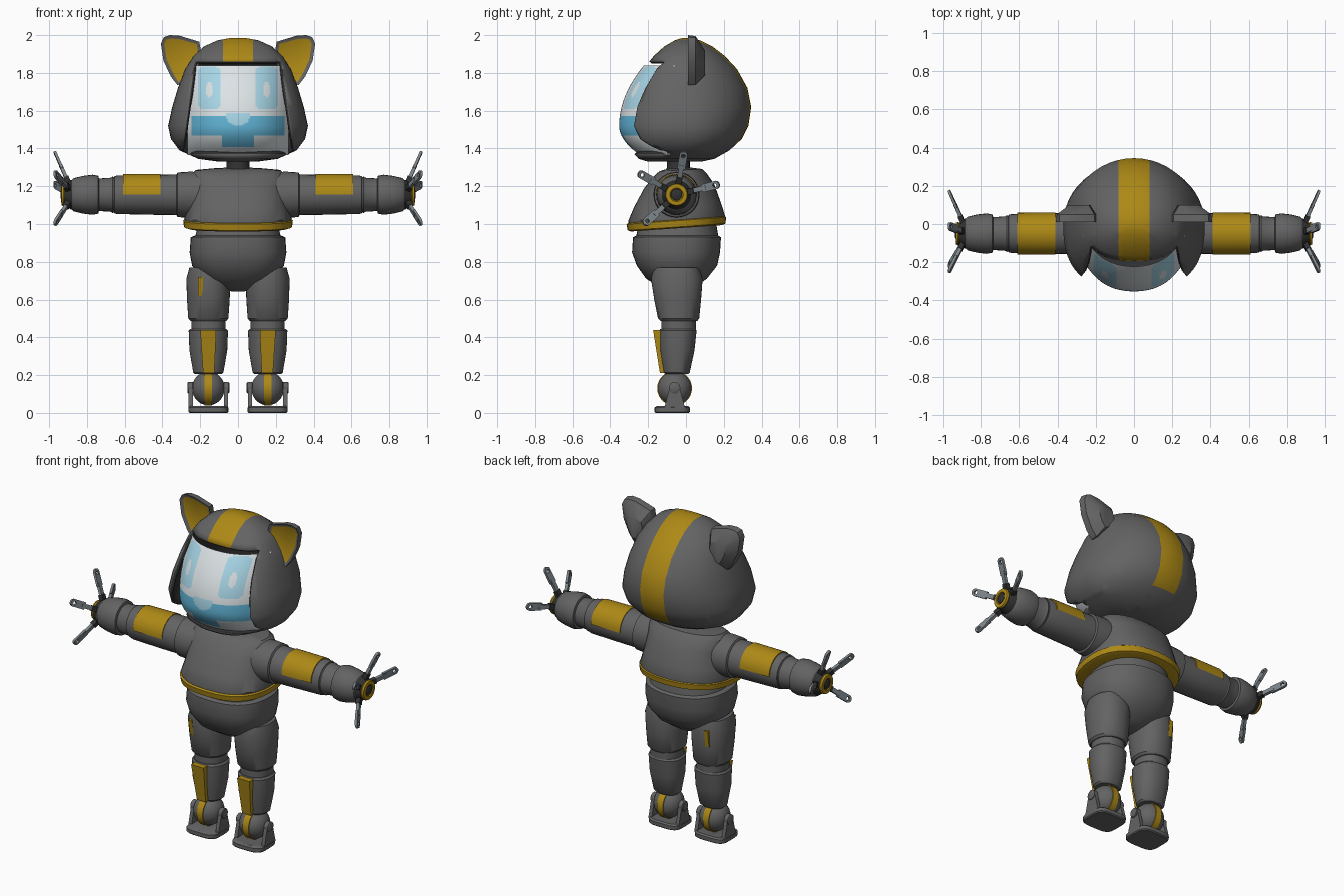
import bpy, bmesh
from math import sin, cos, pi, copysign, radians
from mathutils import Matrix, Vector

if "Cube" in bpy.data.objects:
    bpy.data.objects.remove(bpy.data.objects["Cube"])


def material(name, rgb):
    m = bpy.data.materials.new(name)
    m.use_nodes = True
    m.diffuse_color = (*rgb, 1)
    m.node_tree.nodes["Principled BSDF"].inputs["Base Color"].default_value = (*rgb, 1)
    return m


GRAY = material("body gray", (0.125, 0.125, 0.125))
DARK = material("joint black", (0.03, 0.03, 0.03))
GOLD = material("gold trim", (0.42, 0.25, 0.008))
WHITE = material("screen white", (0.72, 0.77, 0.79))
PALE = material("pale blue", (0.40, 0.69, 0.82))
BLUE = material("mouth blue", (0.12, 0.46, 0.68))
STEEL = material("finger steel", (0.21, 0.24, 0.26))


def finish(name, bm, mats, mirror=False, angle=35, recalc=True):
    if recalc:
        bmesh.ops.recalc_face_normals(bm, faces=bm.faces)
    me = bpy.data.meshes.new(name)
    bm.to_mesh(me)
    bm.free()
    for m in mats:
        me.materials.append(m)
    ob = bpy.data.objects.new(name, me)
    bpy.context.collection.objects.link(ob)
    bpy.ops.object.select_all(action="DESELECT")
    ob.select_set(True)
    bpy.context.view_layer.objects.active = ob
    bpy.ops.object.shade_smooth_by_angle(angle=radians(angle))
    if mirror:
        ob.modifiers.new("mirror", "MIRROR").use_mirror_merge = False
    return ob


def skin(rings, caps=True):
    """Join rings of points into a closed tube."""
    bm = bmesh.new()
    loops = [[bm.verts.new(p) for p in r] for r in rings]
    for a, b in zip(loops, loops[1:]):
        for i in range(len(a)):
            j = (i + 1) % len(a)
            bm.faces.new((a[i], a[j], b[j], b[i]))
    if caps:
        bm.faces.new(loops[0])
        bm.faces.new(loops[-1])
    return bm


def loft(rows, cx=0, y0=-0.04, front=2.5, back=2.2, tilt=0, count=40):
    """Rows of (z, half width, front y, back y) with rounded-square sections."""
    rings = []
    for z, w, yf, yb in rows:
        ring = []
        for k in range(count):
            c, s = cos(2 * pi * k / count), sin(2 * pi * k / count)
            n = front if s < 0 else back
            depth = y0 - yf if s < 0 else yb - y0
            y = y0 + depth * copysign(abs(s) ** (2 / n), s)
            ring.append((cx + w * copysign(abs(c) ** (2 / n), c), y, z + tilt * (y - y0)))
        rings.append(ring)
    return skin(rings)


def lathe(profile, origin, axis="X", count=28):
    """Spin (distance, radius) pairs round an axis."""
    bm = skin([[(r * cos(2 * pi * k / count), r * sin(2 * pi * k / count), d)
                for k in range(count)] for d, r in profile])
    if axis == "X":
        bm.transform(Matrix.Rotation(pi / 2, 4, "Y"))
    bm.transform(Matrix.Translation(origin))
    return bm


def block(low, high):
    """Tapered block from two (x0, x1, y0, y1, z) rectangles."""
    return skin([[(a, c, z), (b, c, z), (b, d, z), (a, d, z)] for a, b, c, d, z in (low, high)])


# Hood: lofted shell, cut open at the front, with a centre stripe
bm = loft([(1.33, .10, -.20, .08), (1.345, .21, -.25, .15), (1.39, .31, -.29, .23),
           (1.45, .355, -.335, .295), (1.52, .37, -.35, .33), (1.62, .348, -.33, .345),
           (1.72, .318, -.285, .325), (1.82, .28, -.225, .27), (1.89, .235, -.17, .205),
           (1.94, .18, -.115, .14), (1.972, .11, -.06, .075), (1.985, .04, -.02, .025)],
          y0=0, front=2.6, back=2, count=48)
cuts = [((0, 0, z), (0, 0, 1)) for z in (1.37, 1.42, 1.86)]
for s in (1, -1):
    cuts += [((s * .08, 0, 0), (1, 0, 0)), ((s * .285, 0, 1.45), (s, 0, .14))]
for co, no in cuts:
    bmesh.ops.bisect_plane(bm, geom=bm.verts[:] + bm.edges[:] + bm.faces[:],
                           plane_co=co, plane_no=no, dist=1e-5)
bmesh.ops.recalc_face_normals(bm, faces=bm.faces)
opening = []
for f in bm.faces:
    c = f.calc_center_median()
    if c.y < -.08 and 1.37 < c.z < 1.86 and abs(c.x) < .285 - .14 * (c.z - 1.45):
        opening.append(f)
    elif abs(c.x) < .08 and c.z > 1.42:
        f.material_index = 1
bmesh.ops.delete(bm, geom=opening, context="FACES")
hood = finish("hood", bm, [GRAY, GOLD, DARK, DARK], recalc=False)
shell = hood.modifiers.new("shell", "SOLIDIFY")
shell.thickness, shell.offset = .018, -1
shell.material_offset = shell.material_offset_rim = 2


# Face screen: bulged grid, coloured by position
def face_colour(x, z):
    x = abs(x)
    if (x / .062) ** 2 + ((z - 1.572) / .052) ** 2 < 1 and z < 1.588:
        return 1
    if (x < .245 and 1.465 < z < 1.575) or (x < .088 and 1.41 < z < 1.47):
        return 2
    if ((x - .152) / .02) ** 2 + ((z - 1.71) / .04) ** 2 < 1:
        return 0
    if abs((x - .152) / .063) ** 6 + abs((z - 1.72) / .11) ** 6 < 1:
        return 1
    return 0


bm = bmesh.new()
bmesh.ops.create_grid(bm, x_segments=76, y_segments=64, size=1)
for v in bm.verts:
    x, z = v.co.x * .268, 1.602 + v.co.y * .238
    t = z - 1.52
    v.co = (x, -.353 + 1.3 * x * x + 14 * x ** 4 + (1.28 if t > 0 else 4.6) * t * t, z)
for f in bm.faces:
    c = f.calc_center_median()
    f.material_index = face_colour(c.x, c.z)
finish("face_screen", bm, [WHITE, PALE, BLUE], recalc=False)

# Ears: outline tapering backwards, with inset gold fronts
outline = [(.408, 1.955), (.392, 1.99), (.36, 2.0), (.31, 1.997), (.205, 1.965), (.19, 1.88),
           (.25, 1.76), (.32, 1.735), (.355, 1.78), (.395, 1.865)]
mid = Vector((.27, 1.84))
rings = []
for y, k in ((.01, 1), (.05, .97), (.10, .5)):
    rings.append([(mid.x + (x - mid.x) * k, y, mid.y + (z - mid.y) * k) for x, z in outline])
bm = skin(rings)
bmesh.ops.recalc_face_normals(bm, faces=bm.faces)
front = min(bm.faces, key=lambda f: f.calc_center_median().y)
bmesh.ops.inset_region(bm, faces=[front], thickness=.018, depth=-.01)
front.material_index = 1
finish("ears", bm, [GRAY, GOLD], True)

# Neck, torso, belt and hips
finish("neck", lathe([(1.25, .085), (1.3, .06), (1.35, .06)], (0, -.04, 0), "Z"), [DARK])
finish("torso", loft([(1.0, .275, -.30, .20), (1.03, .285, -.305, .207), (1.1, .266, -.275, .185),
                      (1.2, .25, -.22, .15), (1.26, .25, -.17, .11), (1.285, .225, -.14, .085),
                      (1.295, .12, -.10, .03)], tilt=.05), [GRAY])
finish("belt", loft([(.978, .265, -.29, .19), (.985, .286, -.308, .208), (1.018, .29, -.314, .213),
                     (1.024, .28, -.305, .205)], tilt=.07), [GOLD])
finish("hips", loft([(1.0, .21, -.25, .16), (.94, .225, -.262, .17), (.93, .25, -.28, .185),
                     (.85, .256, -.285, .18), (.78, .243, -.26, .165), (.71, .19, -.21, .11),
                     (.66, .10, -.13, .04), (.642, .03, -.07, -.01)]), [GRAY])

# Arms
arm = (0, -.05, 1.155)
finish("shoulders", lathe([(.15, .12), (.26, .122), (.32, .118), (.33, .1)], arm), [GRAY], True)
finish("upper_arms", lathe([(.3, .108), (.45, .106), (.64, .102), (.655, .098), (.66, .085)], arm),
       [GRAY], True)
finish("elbows", lathe([(.64, .09), (.665, .096), (.675, .09), (.74, .086)], arm), [GRAY], True)
finish("forearms", lathe([(.735, .08), (.74, .1), (.77, .106), (.82, .1), (.87, .088),
                          (.88, .078)], arm), [GRAY], True)
finish("wrists", lathe([(.86, .08), (.885, .078), (.91, .06), (.925, .055)], arm), [DARK], True)
finish("palm_rings", lathe([(.9, .05), (.925, .06), (.935, .056), (.936, .036), (.925, .03)], arm),
       [GOLD], True)
finish("palm_hubs", lathe([(.9, .03), (.934, .03), (.94, .018)], arm), [DARK], True)

# Gold half-shells over the upper arms
bm = lathe([(.41, .1), (.41, .111), (.61, .109), (.61, .1)], arm, count=40)
bmesh.ops.bisect_plane(bm, geom=bm.verts[:] + bm.edges[:] + bm.faces[:],
                       plane_co=arm, plane_no=(0, 0, -1), clear_outer=True)
finish("arm_plates", bm, [GOLD], True)


# Fingers: knuckle, link and a pierced tip, splayed round each palm
def pierced_tip(start, end, half, thick, count=16):
    hole = (end - .026, .011)
    rings = []
    for z, pierced in ((-thick, True), (-thick, False), (thick, False), (thick, True)):
        ring = []
        for k in range(count):
            c, s = cos(2 * pi * (k + .5) / count), sin(2 * pi * (k + .5) / count)
            if pierced:
                ring.append((hole[0] + hole[1] * c, hole[1] * s, z))
            else:
                ring.append((end - half + half * c if c > 0 else start, half * s, z))
        rings.append(ring)
    return skin(rings + rings[:1], caps=False)


for i, angle in enumerate((80, 150, 222, 14)):
    parts = [("knuckle", block((0, .05, -.016, .016, -.014), (0, .05, -.016, .016, .014)), DARK),
             ("link", block((.04, .12, -.013, .013, -.009), (.04, .12, -.013, .013, .009)), STEEL),
             ("tip", pierced_tip(.1, .2, .022, .007), STEEL)]
    a = radians(angle)
    along = Vector((.4, .92 * cos(a), .92 * sin(a))).normalized()
    across = Vector((0, -sin(a), cos(a)))
    up = along.cross(across)
    place = Matrix((along, across, up)).transposed().to_4x4()
    place.translation = Vector(arm) + Vector((.892, .05 * cos(a), .05 * sin(a)))
    for label, part, mat in parts:
        part.transform(place)
        finish(f"finger_{i + 1}_{label}", part, [mat], True)

# Legs
leg = .157
finish("thighs", loft([(.77, .10, -.17, .07), (.71, .116, -.185, .088), (.6, .113, -.168, .08),
                       (.5, .106, -.148, .07), (.487, .095, -.135, .06)], leg, front=2.2), [GRAY], True)
finish("knees", loft([(.5, .09, -.13, .052), (.43, .09, -.13, .052)], leg, front=2.2), [GRAY], True)
finish("shins", loft([(.445, .095, -.135, .05), (.435, .104, -.143, .056), (.33, .1, -.14, .045),
                      (.215, .08, -.12, .02), (.205, .07, -.11, .01)], leg, front=2.2), [GRAY], True)
finish("shin_plates", block((.125, .185, -.138, -.08, .212), (.115, .2, -.174, -.1, .44)), [GOLD], True)
finish("thigh_marker", block((-.212, -.186, -.166, .078, .62), (-.212, -.186, -.186, .09, .72)), [GOLD])

# Ankles
ankle = (leg, -.06, .13)
ball = [(-.086 * cos(pi * k / 14), .089 * sin(pi * k / 14) + .001) for k in range(15)]
finish("ankle_balls", lathe(ball, ankle), [GRAY], True)
finish("ankle_stripes", lathe([(-.021, .08), (-.02, .092), (.02, .092), (.021, .08)], ankle), [GOLD], True)

# Feet: soles, side brackets and bolts
finish("soles", loft([(0, .1, -.16, .015), (.006, .106, -.166, .022), (.028, .106, -.166, .022),
                      (.036, .098, -.155, .012)], leg, y0=-.07, front=4, back=4), [GRAY], True)
for side, s in (("outer", 1), ("inner", -1)):
    x0, x1 = sorted((leg + s * .082, leg + s * .104))
    finish(f"{side}_brackets", block((x0, x1, -.115, -.005, .025), (x0, x1, -.088, -.032, .13)),
           [GRAY], True)
    finish(f"{side}_bolts", lathe([(-.016, .026), (-.012, .03), (.012, .03), (.016, .024)],
                                  (leg + s * .095, -.06, .133)), [GRAY], True)
